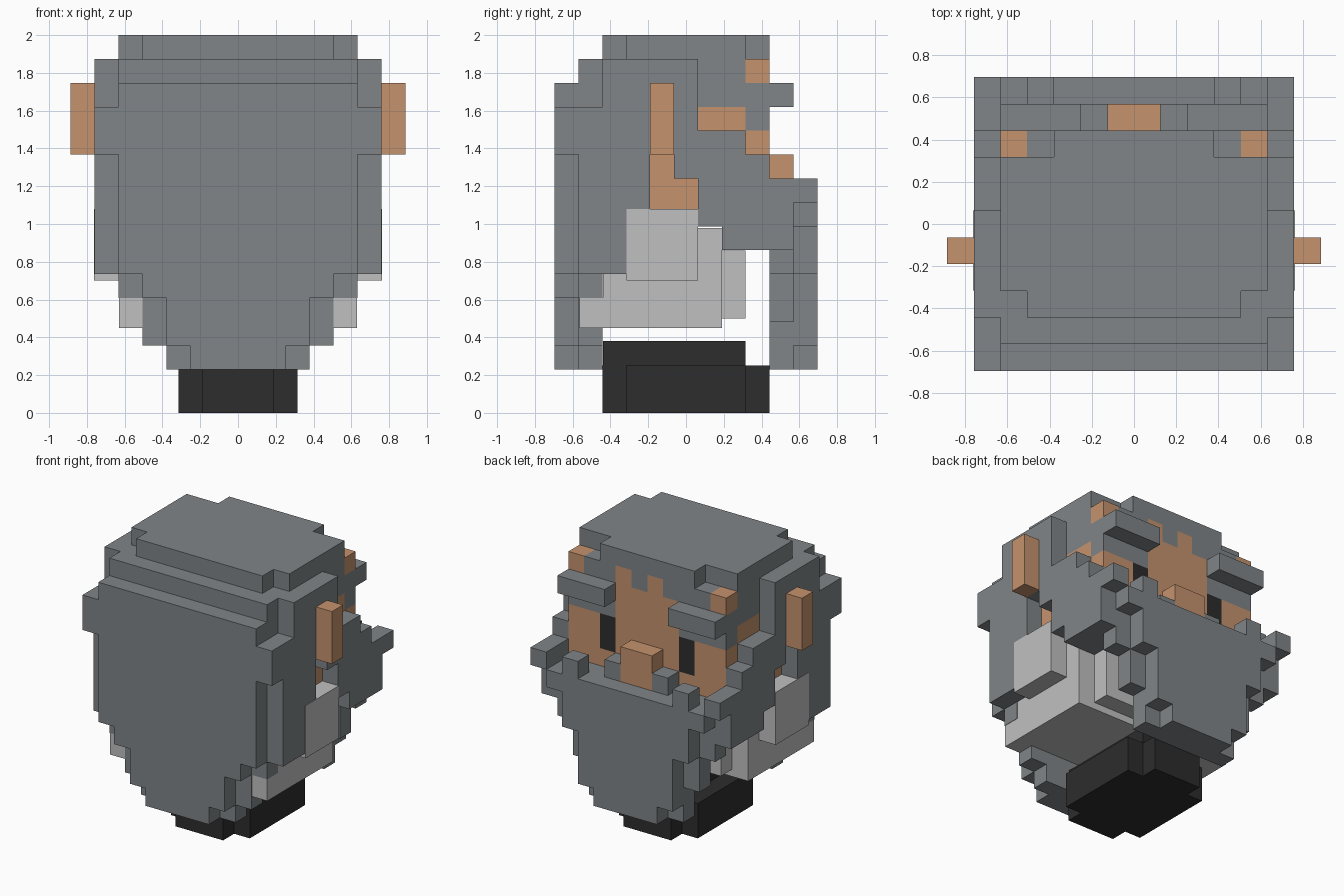
import bpy, bmesh, math
from mathutils import Vector

if "Cube" in bpy.data.objects:
    bpy.data.objects.remove(bpy.data.objects["Cube"])

U = 0.1265  # cell size

def material(name, rgb):
    m = bpy.data.materials.new(name)
    m.diffuse_color = (*rgb, 1)
    m.use_nodes = True
    m.node_tree.nodes["Principled BSDF"].inputs["Base Color"].default_value = m.diffuse_color
    return m

GREY = material("slate grey hair", (0.215, 0.232, 0.242))
SKIN = material("tan skin", (0.56, 0.29, 0.155))
CLOTH = material("light grey cloth", (0.53, 0.53, 0.53))
DARK = material("charcoal", (0.026, 0.026, 0.026))

cells = {}

def fill(part, x0, x1, y0, y1, k0, k1, mirror=True):
    """Fill cells: x from the middle, y from the back, k down from the crown."""
    for x in range(x0, x1):
        for y in range(y0, y1):
            for k in range(k0, k1):
                cells[x, y, k] = part
                if mirror:
                    cells[-x - 1, y, k] = part

def finish(name, bm, mat):
    bmesh.ops.remove_doubles(bm, verts=bm.verts, dist=1e-5)
    bmesh.ops.dissolve_limit(bm, angle_limit=0.01, verts=bm.verts, edges=bm.edges)
    me = bpy.data.meshes.new(name)
    bm.to_mesh(me)
    bm.free()
    me.materials.append(mat)
    bpy.context.collection.objects.link(bpy.data.objects.new(name, me))

# Head core
fill("face", 0, 5, 3, 9, 1, 8)
fill("hair", 0, 5, 2, 3, 1, 10)

# Crown
fill("hair", 0, 5, 3, 8, 0, 1)
fill("hair", 0, 4, 2, 3, 0, 1)
fill("hair", 0, 3, 8, 9, 0, 1)
fill("hair", 0, 4, 8, 9, 1, 2)
fill("hair", 4, 5, 3, 8, 1, 3)
fill("hair", 2, 5, 8, 9, 2, 4)
for x in (1, -1):  # notches in the fringe
    fill("face", x, x + 1, 8, 9, 1, 2, False)

# Back hair, two stepped layers: half width, first row, last row
for y, steps in ((0, ((6, 3, 5), (5, 2, 10), (4, 10, 11), (3, 11, 13), (2, 13, 14))),
                 (1, ((6, 3, 10), (5, 1, 11), (4, 11, 13), (3, 13, 14)))):
    for w, k0, k1 in steps:
        fill("hair", 0, w, y, y + 1, k0, k1)

# Side hair and whiskers, one column per step in depth
for y, k0, k1 in ((2, 1, 10), (3, 1, 8), (4, 1, 5), (5, 1, 6), (6, 4, 8),
                  (7, 4, 9), (8, 5, 9), (9, 6, 9), (10, 6, 7)):
    fill("hair", 5, 6, y, y + 1, k0, k1)

# Beard
fill("hair", 0, 5, 7, 9, 8, 9)
fill("hair", 0, 5, 8, 9, 7, 8)
for y, steps in ((9, ((5, 7, 10), (4, 10, 12), (3, 12, 14))),
                 (10, ((5, 7, 8), (4, 7, 10), (3, 10, 13), (2, 13, 14)))):
    for w, k0, k1 in steps:
        fill("hair", 0, w, y, y + 1, k0, k1)
fill("hair", 3, 4, 10, 11, 6, 7)

# Moustache, brows, nose, ears, eyes
fill("hair", 1, 2, 9, 10, 6, 7)
fill("brows", 2, 5, 9, 10, 2, 3)
fill("nose", 0, 1, 9, 10, 5, 7)
fill("ears", 6, 7, 4, 5, 2, 5)
fill("eyes", 2, 3, 8, 9, 4, 6)

# Skin the exposed cell sides
def corner(x, y, k):
    return Vector((x * U, (y - 5.5) * U, 2 - k * U))

for part, mat in (("hair", GREY), ("brows", GREY), ("face", SKIN),
                  ("nose", SKIN), ("ears", SKIN), ("eyes", DARK)):
    bm = bmesh.new()
    for c, p in cells.items():
        if p != part:
            continue
        for a in range(3):
            for s in (0, 1):
                n = list(c)
                n[a] += 2 * s - 1
                if tuple(n) in cells:
                    continue
                b, d = (a + 1) % 3, (a + 2) % 3
                quad = []
                for i, j in ((0, 0), (1, 0), (1, 1), (0, 1)):
                    q = list(c)
                    q[a] += s
                    q[b] += i
                    q[d] += j
                    quad.append(bm.verts.new(corner(*q)))
                # rows run downward, so the handedness is flipped
                bm.faces.new(quad if s == 0 else quad[::-1])
    finish(part, bm, mat)

# Plain boxes for the body and stand
def box(name, half_x, y0, y1, z0, z1, mat):
    bm = bmesh.new()
    bmesh.ops.create_cube(bm, size=1)
    for v in bm.verts:
        v.co = (v.co.x * 2 * half_x, y0 + (v.co.y + 0.5) * (y1 - y0), z0 + (v.co.z + 0.5) * (z1 - z0))
    finish(name, bm, mat)

box("torso", 0.63, -0.44, 0.19, 0.45, 0.98, CLOTH)
box("torso_back", 0.63, -0.565, -0.44, 0.45, 0.61, CLOTH)
box("shoulders", 0.763, -0.316, 0.063, 0.70, 1.08, CLOTH)
box("chest", 0.50, 0.19, 0.316, 0.50, 0.86, CLOTH)
box("stand_wide", 0.316, -0.316, 0.316, 0, 0.253, DARK)
box("stand_long", 0.19, -0.442, 0.442, 0, 0.25, DARK)
box("stand_top", 0.186, -0.44, 0.316, 0.2, 0.38, DARK)
